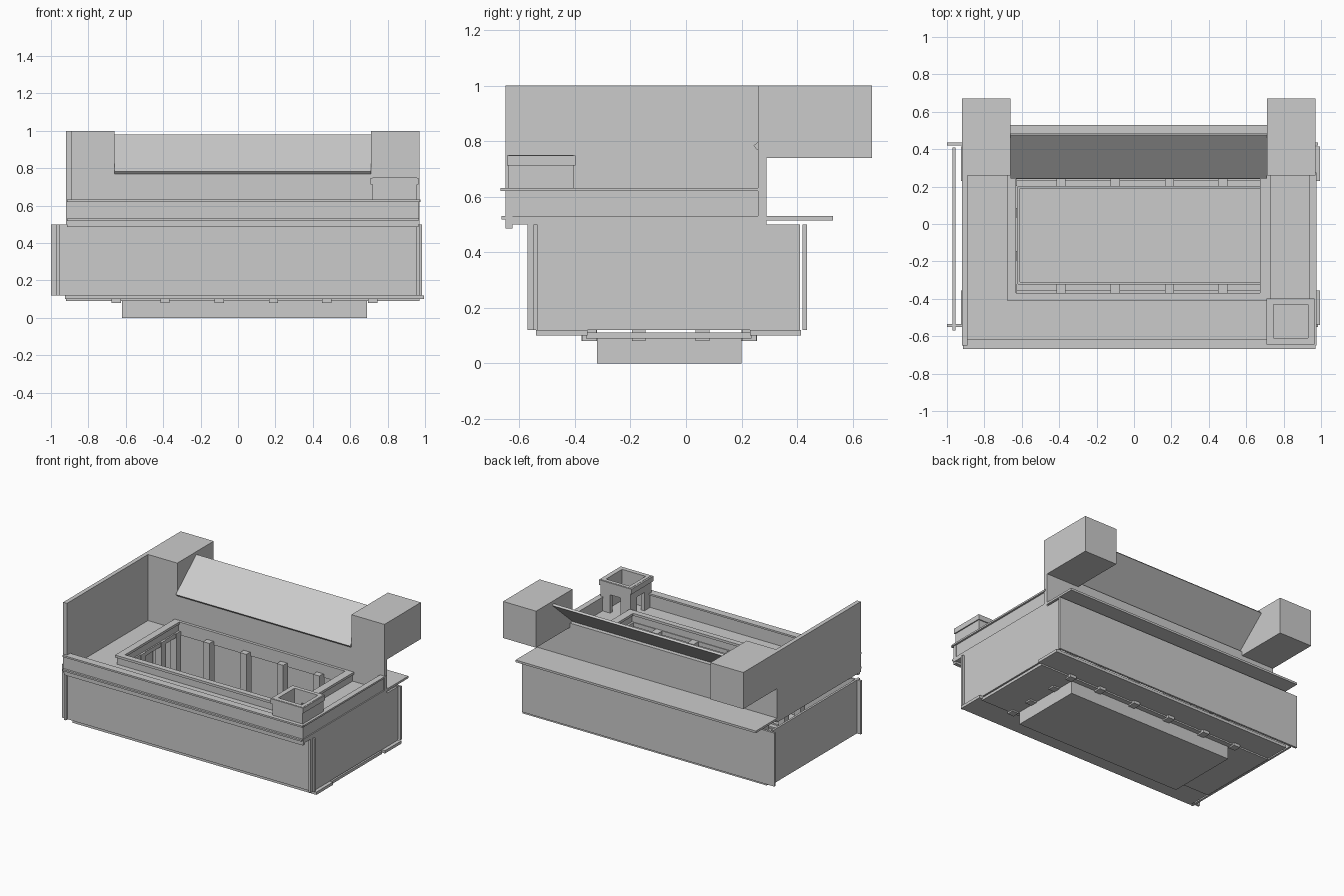
import bpy, bmesh


def mesh_object(name, bm):
    bmesh.ops.recalc_face_normals(bm, faces=bm.faces)
    me = bpy.data.meshes.new(name)
    bm.to_mesh(me)
    bm.free()
    ob = bpy.data.objects.new(name, me)
    bpy.context.collection.objects.link(ob)
    return ob


def box(name, x0, x1, y0, y1, z0, z1):
    bm = bmesh.new()
    bmesh.ops.create_cube(bm, size=1)
    for v in bm.verts:
        v.co = (x1 if v.co.x > 0 else x0, y1 if v.co.y > 0 else y0, z1 if v.co.z > 0 else z0)
    return mesh_object(name, bm)


def frame(name, outer, inner, z0, z1):
    """Rectangular ring: outer and inner are (x0, x1, y0, y1)."""
    bm = bmesh.new()
    loops = []
    for z in (z0, z1):
        for x0, x1, y0, y1 in (outer, inner):
            loops.append([bm.verts.new(p) for p in
                          ((x0, y0, z), (x1, y0, z), (x1, y1, z), (x0, y1, z))])
    ob, ib, ot, it = loops
    for a, b in ((ob, ib), (ob, ot), (ib, it), (ot, it)):
        for i in range(4):
            j = (i + 1) % 4
            bm.faces.new((a[i], a[j], b[j], b[i]))
    return mesh_object(name, bm)


# Sunken courtyard floor
box("pit_floor", -0.62, 0.69, -0.32, 0.20, 0.0, 0.01)
frame("pit_walls", (-0.62, 0.69, -0.32, 0.20), (-0.61, 0.68, -0.31, 0.19), 0.01, 0.10)

# Ground floor strips around the pit
frame("ground_floor", (-0.92, 0.97, -0.36, 0.235), (-0.62, 0.69, -0.32, 0.20), 0.09, 0.11)
box("front_floor", -0.925, 0.995, -0.54, -0.355, 0.10, 0.12)
box("back_floor", -0.925, 0.995, 0.23, 0.415, 0.10, 0.12)

# Outer walls of the lower storey
box("front_wall", -1.0, 0.985, -0.55, -0.535, 0.12, 0.50)
box("back_wall", -1.0, 0.985, 0.42, 0.435, 0.12, 0.50)
box("left_wall", -0.97, -0.955, -0.57, 0.41, 0.12, 0.50)
box("right_wall", 0.955, 0.97, -0.57, 0.41, 0.12, 0.50)

# Courtyard columns
for x in (-0.39, -0.10, 0.19, 0.475):
    for y in (-0.348, 0.228):
        box("column", x - 0.025, x + 0.025, y - 0.028, y + 0.028, 0.08, 0.53)
for x in (-0.65, 0.72):
    for y in (-0.348, -0.17, 0.06, 0.228):
        box("side_column", x - 0.025, x + 0.025, y - 0.025, y + 0.025, 0.08, 0.53)

# Terrace slab with courtyard opening
frame("terrace", (-0.92, 0.97, -0.65, 0.29), (-0.63, 0.675, -0.375, 0.25), 0.50, 0.53)
box("back_ledge", -0.92, 0.97, 0.29, 0.53, 0.515, 0.53)

# Balustrade around the courtyard
frame("balustrade", (-0.67, 0.72, -0.40, 0.258), (-0.64, 0.69, -0.38, 0.243), 0.53, 0.58)
frame("balustrade_rail", (-0.68, 0.73, -0.41, 0.26), (-0.63, 0.675, -0.37, 0.24), 0.58, 0.597)

# Low parapets with coping
box("front_parapet", -0.915, 0.965, -0.65, -0.625, 0.485, 0.62)
box("front_coping", -0.915, 0.97, -0.668, -0.615, 0.62, 0.632)
box("right_parapet", 0.94, 0.962, -0.63, 0.26, 0.53, 0.62)
box("right_coping", 0.935, 0.975, -0.65, 0.275, 0.62, 0.632)
box("front_moulding", -0.915, 0.965, -0.665, -0.64, 0.518, 0.53)

# Tall side wall and upper back wall
box("tall_left_wall", -0.92, -0.89, -0.65, 0.26, 0.50, 1.0)
box("upper_back_wall", -0.92, 0.97, 0.26, 0.29, 0.50, 0.77)

# Rear corner blocks
for x0, x1 in ((-0.92, -0.66), (0.71, 0.97)):
    box("corner_block", x0, x1, 0.26, 0.67, 0.74, 1.0)

# Sloping roof between the blocks
bm = bmesh.new()
profile = [(0.257, 0.768), (0.243, 0.783), (0.475, 0.98), (0.485, 0.968)]
face = bm.faces.new([bm.verts.new((-0.66, y, z)) for y, z in profile])
ext = bmesh.ops.extrude_face_region(bm, geom=[face])
bmesh.ops.translate(bm, vec=(1.37, 0, 0),
                    verts=[g for g in ext["geom"] if isinstance(g, bmesh.types.BMVert)])
mesh_object("sloping_roof", bm)

# Small open turret with doorways on its two terrace sides
box("turret_front", 0.72, 0.957, -0.64, -0.61, 0.53, 0.66)
box("turret_right", 0.93, 0.957, -0.61, -0.43, 0.53, 0.66)
for y0, y1 in ((-0.61, -0.56), (-0.48, -0.405)):
    box("turret_left_pier", 0.72, 0.745, y0, y1, 0.53, 0.66)
for x0, x1 in ((0.745, 0.80), (0.88, 0.957)):
    box("turret_back_pier", x0, x1, -0.43, -0.405, 0.53, 0.66)
frame("turret_top", (0.72, 0.957, -0.64, -0.405), (0.745, 0.93, -0.61, -0.43), 0.66, 0.75)
frame("turret_cornice", (0.708, 0.965, -0.645, -0.398), (0.72, 0.957, -0.64, -0.405), 0.712, 0.748)
